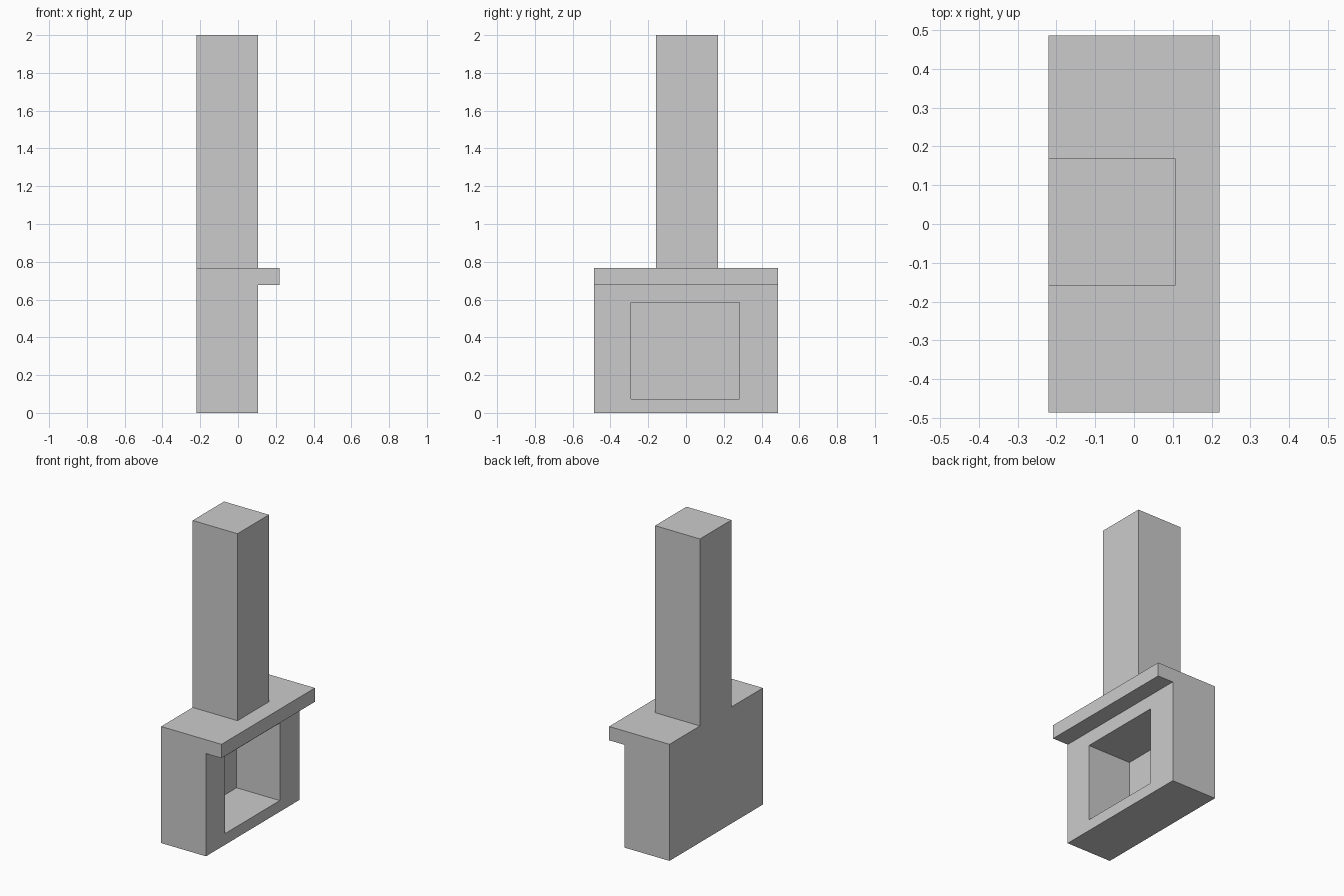
import bpy, bmesh
from mathutils import Vector

if "Cube" in bpy.data.objects:
    bpy.data.objects.remove(bpy.data.objects["Cube"])


def box(name, x, y, z, helper=False):
    """Axis-aligned box from (min, max) ranges."""
    lo, hi = Vector((x[0], y[0], z[0])), Vector((x[1], y[1], z[1]))
    bm = bmesh.new()
    bmesh.ops.create_cube(bm, size=1)
    for v in bm.verts:
        v.co = (lo + hi) / 2 + v.co * (hi - lo)
    mesh = bpy.data.meshes.new(name)
    bm.to_mesh(mesh)
    bm.free()
    ob = bpy.data.objects.new(name, mesh)
    bpy.context.collection.objects.link(ob)
    if helper:
        ob.hide_render = True
        ob.hide_set(True)
    return ob


BACK, FACE, LIP = -0.22, 0.107, 0.22
WIDTH = (-0.486, 0.486)

# Hearth block: the main body of the fireplace
fireplace = box("fireplace", (BACK, FACE), WIDTH, (0, 0.768))

# Mantel shelf, chimney and firebox opening
mantel = box("mantel_shelf", (BACK, LIP), WIDTH, (0.677, 0.768), helper=True)
chimney = box("chimney", (BACK, FACE), (-0.158, 0.169), (0.70, 2.0), helper=True)
firebox = box("firebox_cutter", (-0.208, FACE + 0.05), (-0.29, 0.282),
              (0.074, 0.584), helper=True)

for part, op in ((mantel, 'UNION'), (chimney, 'UNION'), (firebox, 'DIFFERENCE')):
    mod = fireplace.modifiers.new(part.name, 'BOOLEAN')
    mod.object, mod.operation, mod.solver = part, op, 'EXACT'

# Merge coplanar faces into clean flat panels
clean = fireplace.modifiers.new("flat_panels", 'DECIMATE')
clean.decimate_type = 'DISSOLVE'
clean.angle_limit = 0.02
